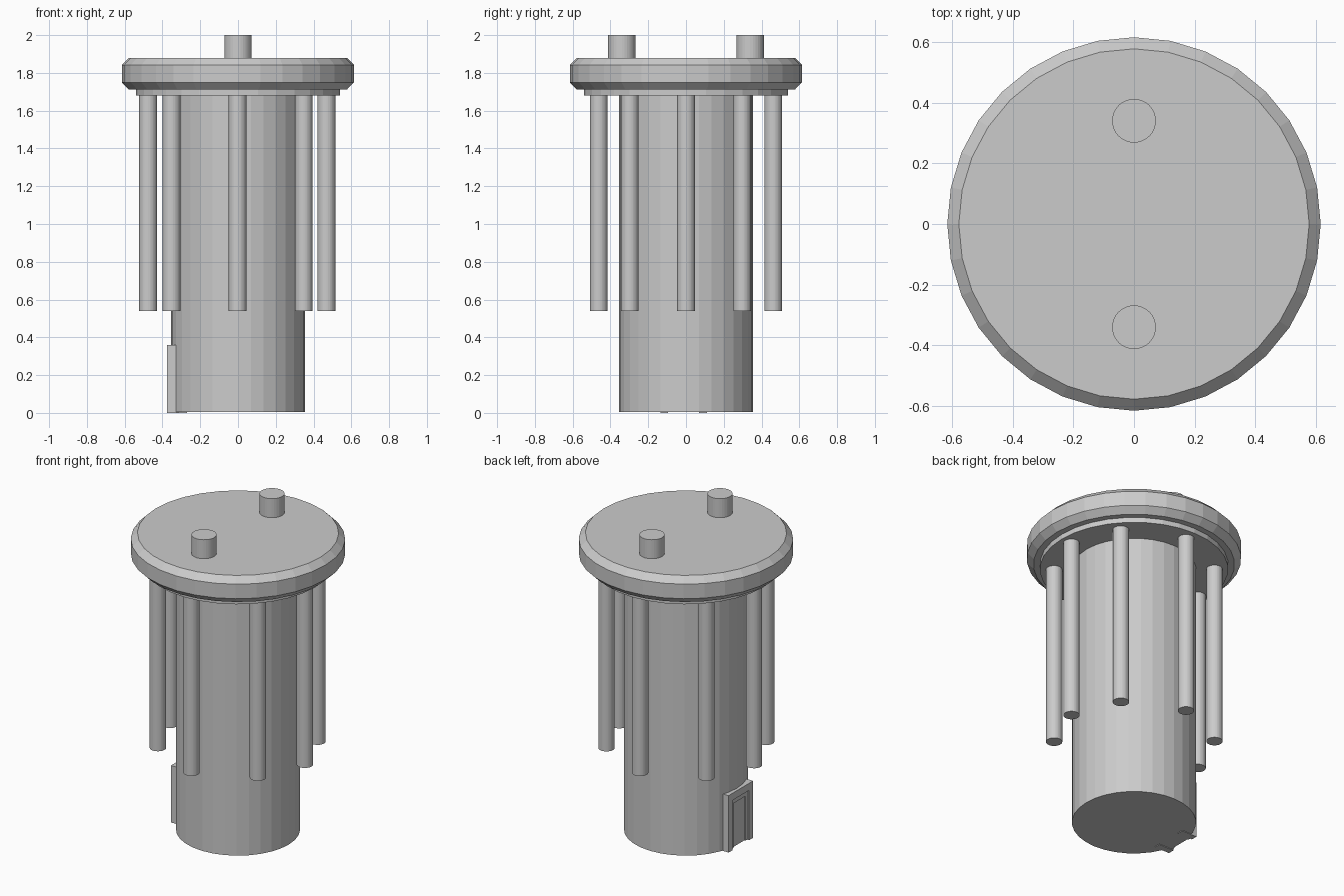
import bpy, bmesh
from math import sin, cos, tau

if "Cube" in bpy.data.objects:
    bpy.data.objects.remove(bpy.data.objects["Cube"])

SIDES = 32


def finish(name, bm):
    bmesh.ops.recalc_face_normals(bm, faces=bm.faces[:])
    mesh = bpy.data.meshes.new(name)
    bm.to_mesh(mesh)
    bm.free()
    obj = bpy.data.objects.new(name, mesh)
    bpy.context.collection.objects.link(obj)
    return obj


def lathe(name, profile, x=0, y=0):
    """Stack of capped rings from (radius, z) pairs."""
    bm = bmesh.new()
    rings = [[bm.verts.new((x + r * cos(tau * i / SIDES), y + r * sin(tau * i / SIDES), z))
              for i in range(SIDES)] for r, z in profile]
    for a, b in zip(rings, rings[1:]):
        for i in range(SIDES):
            j = (i + 1) % SIDES
            bm.faces.new((a[i], a[j], b[j], b[i]))
    bm.faces.new(rings[0])
    bm.faces.new(rings[-1])
    return finish(name, bm)


def extrude_x(name, outline, x0, x1):
    """Outline of (y, z) points pulled along x."""
    bm = bmesh.new()
    face = bm.faces.new([bm.verts.new((x0, y, z)) for y, z in outline])
    out = bmesh.ops.extrude_face_region(bm, geom=[face])["geom"]
    for v in out:
        if isinstance(v, bmesh.types.BMVert):
            v.co.x = x1
    return finish(name, bm)


def arch(name, y0, y1, z0, z1, side, top, x0, x1):
    """Door surround: two legs and a lintel."""
    return extrude_x(name, [(y0, z0), (y0, z1), (y1, z1), (y1, z0), (y1 - side, z0),
                            (y1 - side, z1 - top), (y0 + side, z1 - top), (y0 + side, z0)], x0, x1)


# Main body
lathe("tower", [(0.356, 0.004), (0.356, 1.69)])
lathe("lower_flange", [(0.54, 1.68), (0.54, 1.72)])
lathe("roof_disc", [(0.577, 1.712), (0.615, 1.75), (0.615, 1.842), (0.577, 1.88)])

# Roof stubs
for label, y in (("front", -0.34), ("back", 0.34)):
    lathe(f"roof_stub_{label}", [(0.072, 1.86), (0.072, 2.0)], 0, y)

# Hanging pipes around the tower
spots = [(0.468, 0), (-0.476, 0), (-0.002, 0.462), (-0.002, -0.462)]
spots += [(x, y) for x in (0.348, -0.352) for y in (0.298, -0.298)]
for n, (x, y) in enumerate(spots):
    lathe(f"pipe_{n + 1}", [(0.047, 0.54), (0.047, 1.69)], x, y)

# Doorway on the left side
arch("door_frame", -0.135, 0.11, 0.0, 0.36, 0.04, 0.045, -0.375, -0.27)
arch("door_inner_frame", -0.095, 0.07, 0.004, 0.315, 0.022, 0.03, -0.366, -0.30)
extrude_x("door_panel", [(-0.08, 0.004), (0.055, 0.004), (0.055, 0.29), (-0.08, 0.29)], -0.359, -0.30)
